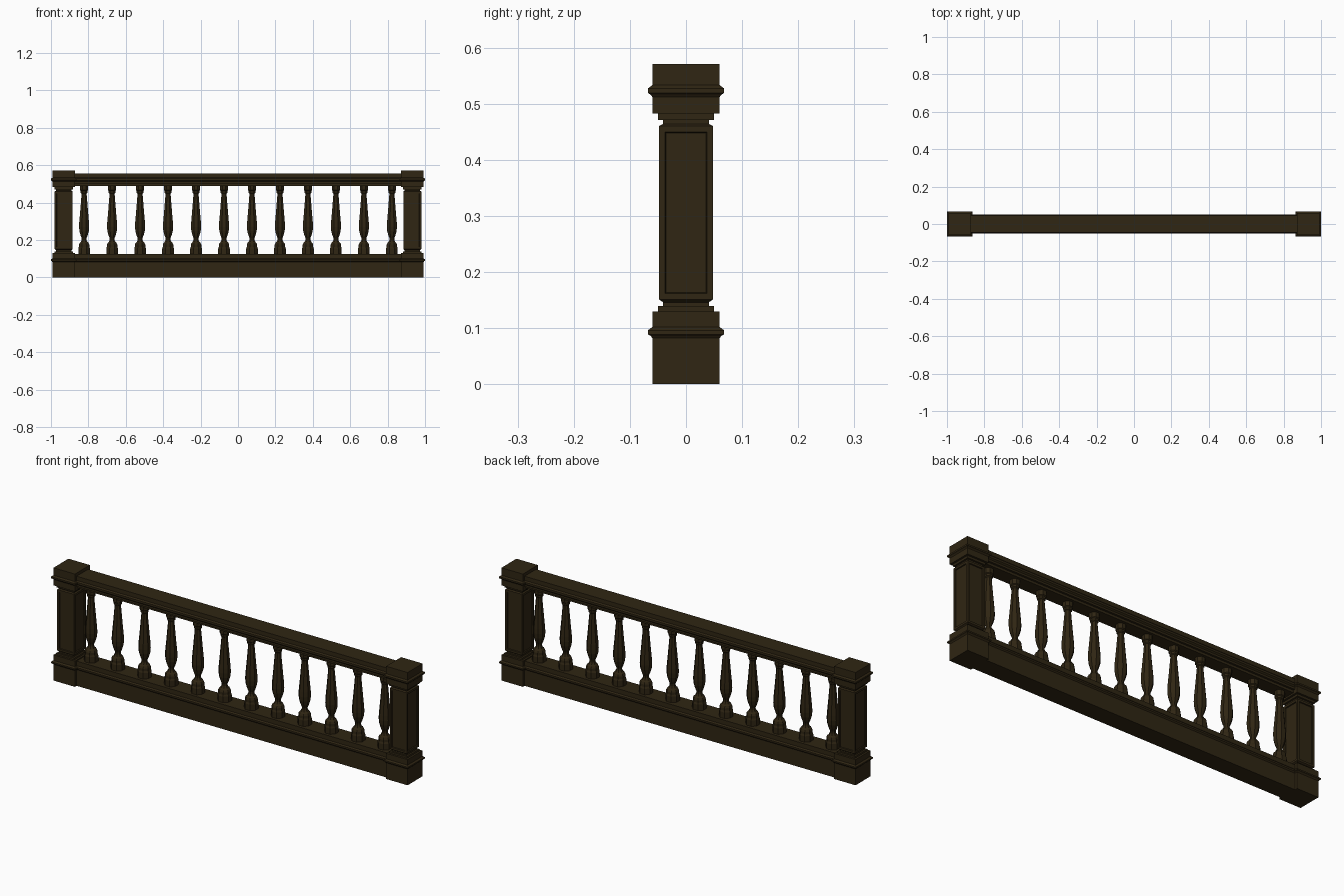
import bpy, bmesh, math

if "Cube" in bpy.data.objects:
    bpy.data.objects.remove(bpy.data.objects["Cube"])

wood = bpy.data.materials.new("dark_brown_wood")
wood.diffuse_color = (0.029, 0.019, 0.0065, 1)
wood.use_nodes = True
wood.node_tree.nodes["Principled BSDF"].inputs["Base Color"].default_value = wood.diffuse_color


def finish(bm, name):
    bmesh.ops.recalc_face_normals(bm, faces=bm.faces)
    me = bpy.data.meshes.new(name)
    bm.to_mesh(me)
    bm.free()
    me.materials.append(wood)
    ob = bpy.data.objects.new(name, me)
    bpy.context.collection.objects.link(ob)
    return ob


def turned(profile, sides):
    """Stack of regular polygons; profile = (half width across flats, z)."""
    bm = bmesh.new()
    rings = []
    k = 1 / math.cos(math.pi / sides)
    for r, z in profile:
        ring = []
        for i in range(sides):
            a = 2 * math.pi * (i + 0.5) / sides
            ring.append(bm.verts.new((r * k * math.cos(a), r * k * math.sin(a), z)))
        rings.append(ring)
    for a, b in zip(rings, rings[1:]):
        for i in range(sides):
            j = (i + 1) % sides
            bm.faces.new((a[i], a[j], b[j], b[i]))
    bm.faces.new(rings[0])
    bm.faces.new(rings[-1])
    bmesh.ops.recalc_face_normals(bm, faces=bm.faces)
    return bm


def rail(profile, length, name):
    """Mirrored cross-section (half depth, z) run along x."""
    section = profile + [(-y, z) for y, z in reversed(profile)]
    bm = bmesh.new()
    face = bm.faces.new([bm.verts.new((-length / 2, y, z)) for y, z in section])
    ext = bmesh.ops.extrude_face_region(bm, geom=[face], use_keep_orig=True)
    verts = [g for g in ext["geom"] if isinstance(g, bmesh.types.BMVert)]
    bmesh.ops.translate(bm, verts=verts, vec=(length, 0, 0))
    return finish(bm, name)


# Square end posts with mouldings and recessed panels
post_profile = [
    (0.06, 0), (0.06, 0.082), (0.063, 0.086), (0.068, 0.089), (0.068, 0.096),
    (0.06, 0.102), (0.06, 0.13), (0.05, 0.13), (0.05, 0.139), (0.041, 0.139),
    (0.041, 0.146), (0.048, 0.151), (0.048, 0.46), (0.041, 0.464), (0.041, 0.471),
    (0.05, 0.471), (0.05, 0.482), (0.06, 0.482), (0.06, 0.512), (0.063, 0.516),
    (0.068, 0.519), (0.068, 0.527), (0.06, 0.533), (0.06, 0.571)]
for side, label in ((-1, "left"), (1, "right")):
    bm = turned(post_profile, 4)
    panels = [f for f in bm.faces
              if abs(f.normal.z) < 0.1 and f.calc_area() > 0.025]
    bmesh.ops.inset_individual(bm, faces=panels, thickness=0.015, depth=0)
    bmesh.ops.inset_individual(bm, faces=panels, thickness=0.002, depth=-0.005)
    finish(bm, label + "_post").location.x = side * 0.932

# Bottom plinth and handrail
rail([(0.046, 0), (0.046, 0.082), (0.052, 0.088), (0.052, 0.096),
      (0.046, 0.102), (0.046, 0.125)], 1.79, "base_rail")
rail([(0.035, 0.49), (0.035, 0.502), (0.045, 0.502), (0.045, 0.512),
      (0.052, 0.518), (0.052, 0.528), (0.046, 0.534), (0.046, 0.555)],
     1.79, "hand_rail")

# Twelve turned balusters
baluster_profile = [
    (0.031, 0.12), (0.031, 0.155), (0.028, 0.163), (0.028, 0.175), (0.024, 0.184),
    (0.018, 0.19), (0.013, 0.2), (0.013, 0.21), (0.019, 0.225), (0.025, 0.247),
    (0.027, 0.27), (0.026, 0.295), (0.022, 0.34), (0.018, 0.39), (0.014, 0.44),
    (0.014, 0.448), (0.018, 0.452), (0.018, 0.462), (0.022, 0.466), (0.022, 0.495)]
for i in range(12):
    ob = finish(turned(baluster_profile, 8), "baluster_%02d" % (i + 1))
    ob.location.x = 0.0748 * (2 * i - 11)
